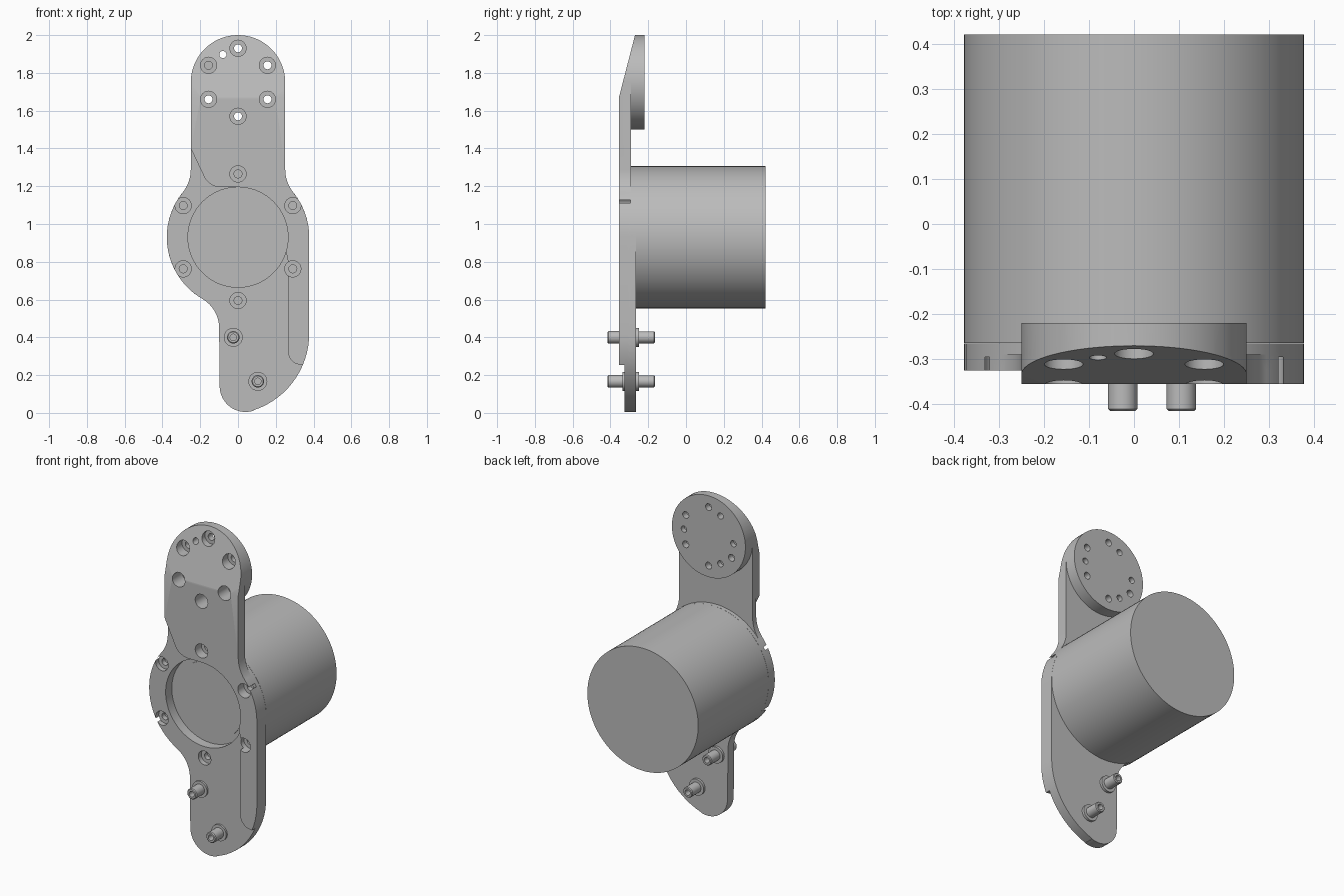
import bpy, bmesh
from math import sin, cos, radians, ceil

if "Cube" in bpy.data.objects:
    bpy.data.objects.remove(bpy.data.objects["Cube"])

grey = bpy.data.materials.new("plain_grey")
grey.use_nodes = True
grey.diffuse_color = (0.5, 0.5, 0.5, 1)
grey.node_tree.nodes["Principled BSDF"].inputs["Base Color"].default_value = (0.5, 0.5, 0.5, 1)


def finish(bm, name):
    bmesh.ops.remove_doubles(bm, verts=bm.verts, dist=1e-5)
    bmesh.ops.recalc_face_normals(bm, faces=bm.faces)
    mesh = bpy.data.meshes.new(name)
    bm.to_mesh(mesh)
    bm.free()
    mesh.materials.append(grey)
    obj = bpy.data.objects.new(name, mesh)
    bpy.context.scene.collection.objects.link(obj)
    return obj


def arc(cx, cz, r, a0, a1):
    n = max(2, ceil(abs(a1 - a0) / 5))
    angles = [radians(a0 + (a1 - a0) * i / n) for i in range(n + 1)]
    return [(cx + r * cos(a), cz + r * sin(a)) for a in angles]


def prism(name, outline, y0, y1):
    """Extrude an x-z outline from y0 to y1."""
    bm = bmesh.new()
    face = bm.faces.new([bm.verts.new((x, y0, z)) for x, z in outline])
    bmesh.ops.remove_doubles(bm, verts=bm.verts, dist=1e-4)
    new = bmesh.ops.extrude_face_region(bm, geom=list(bm.faces))["geom"]
    bmesh.ops.translate(bm, vec=(0, y1 - y0, 0),
                        verts=[v for v in new if isinstance(v, bmesh.types.BMVert)])
    return finish(bm, name)


def lathe(name, x, z, profile, n=72):
    """Turn a closed (radius, y) profile about the y axis through x, z."""
    bm = bmesh.new()
    rings = []
    for r, y in profile:
        if r == 0:
            rings.append([bm.verts.new((x, y, z))] * n)
        else:
            rings.append([bm.verts.new((x + r * cos(radians(360 * i / n)), y,
                                        z + r * sin(radians(360 * i / n)))) for i in range(n)])
    for a, b in zip(rings, rings[1:]):
        for i in range(n):
            j = (i + 1) % n
            bm.faces.new(list(dict.fromkeys((a[i], a[j], b[j], b[i]))))
    return finish(bm, name)


def rod(name, x, z, r, y0, y1, n=72):
    return lathe(name, x, z, [(0, y0), (r, y0), (r, y1), (0, y1)], n)


def combine(obj, other, operation):
    """Apply a boolean and discard the helper."""
    mod = obj.modifiers.new("bool", 'BOOLEAN')
    mod.operation, mod.solver, mod.object = operation, 'EXACT', other
    graph = bpy.context.evaluated_depsgraph_get()
    mesh = bpy.data.meshes.new_from_object(obj.evaluated_get(graph))
    obj.modifiers.clear()
    obj.data = mesh
    bpy.data.objects.remove(other)


MZ, MR = 0.93, 0.377      # motor axis height and radius
DZ = 1.75                 # mounting disc height

# Shared outline pieces, anticlockwise
head = arc(0, DZ, 0.25, 0, 180)
neck_l = arc(-0.447, 1.29, 0.197, 0, -38.8)
neck_r = arc(0.447, 1.29, 0.197, 218.8, 180)
ring_r = arc(0, MZ, MR, 0, 38.8)
ring_top = arc(0, MZ, MR, 38.8, 141.2)
ring_l = arc(0, MZ, MR, 141.2, 240)
tail = (arc(-0.277, 0.45, 0.177, 60, 0) + arc(0.04, 0.142, 0.137, 180, 288)
        + arc(-0.05, 0.42, 0.427, -72, -23))
hip = arc(-0.05, 0.42, 0.427, -23, 0)

# Bracket plate: core, raised front, thicker back and mounting disc
plate = prism("bracket_plate", head + neck_l + ring_l + tail + hip + ring_r + neck_r, -0.325, -0.29)
raised_edge = [(-0.25, 1.4)] + arc(-0.09, 1.295, 0.1, 210, 270) + [
    (0, 1.195), (0, MZ), (0.25, 0.88), (0.265, 0.8)] + arc(0.335, 0.325, 0.07, 180, 270)
combine(plate, prism("raised", head + raised_edge + hip + ring_r + neck_r, -0.355, -0.30), 'UNION')
combine(plate, prism("back", ring_r + ring_top + ring_l + tail + hip, -0.31, -0.265), 'UNION')
combine(plate, rod("disc", 0, DZ, 0.25, -0.31, -0.22), 'UNION')

# Sloped top of the head
bm = bmesh.new()
for x in (-0.4, 0.4):
    for y, z in ((-0.3636, 1.637), (-0.253, 2.066), (-0.5, 2.066), (-0.5, 1.637)):
        bm.verts.new((x, y, z))
bmesh.ops.convex_hull(bm, input=bm.verts)
combine(plate, finish(bm, "slope"), 'DIFFERENCE')

# Motor bore
combine(plate, rod("bore", 0, MZ, 0.265, -0.5, -0.2), 'DIFFERENCE')


def stepped_hole(x, z, floor):
    combine(plate, lathe("hole", x, z, [(0, -0.5), (0.043, -0.5), (0.043, floor), (0.021, floor),
                                        (0.021, -0.1), (0, -0.1)], 24), 'DIFFERENCE')


# Counterbored screw holes in the head and around the motor
for k in range(6):
    a = radians(30 + 60 * k)
    stepped_hole(0.18 * cos(a), DZ + 0.18 * sin(a), -0.26)
    stepped_hole(0.335 * cos(a), MZ + 0.335 * sin(a), -0.295)

# Small dowel holes in the disc; one goes right through
for x, z, start in ((-0.08, 0.147, -0.5), (-0.08, -0.147, -0.25), (0.168, 0, -0.25), (-0.168, 0, -0.25)):
    combine(plate, rod("dowel", x, DZ + z, 0.019, start, -0.1, 24), 'DIFFERENCE')

# Motor body with a faint pilot face inside the bore
rod("motor_body", 0, MZ, MR, -0.264, 0.42, 96)
rod("motor_pilot", 0, MZ, 0.23, -0.268, -0.25)

# Hollow pins with collars
pin = [(0, -0.37), (0.017, -0.37), (0.017, -0.415), (0.028, -0.415), (0.033, -0.41),
       (0.033, -0.337), (0.05, -0.337), (0.05, -0.25), (0.032, -0.25), (0.032, -0.17),
       (0.028, -0.165), (0.017, -0.165), (0.017, -0.21), (0, -0.21)]
lathe("upper_pin", -0.025, 0.4, pin, 32)
lathe("lower_pin", 0.105, 0.167, pin, 32)

# Smooth shading with crisp edges
for obj in bpy.context.scene.objects:
    obj.select_set(obj.type == 'MESH')
bpy.context.view_layer.objects.active = plate
bpy.ops.object.shade_smooth_by_angle(angle=radians(25))
